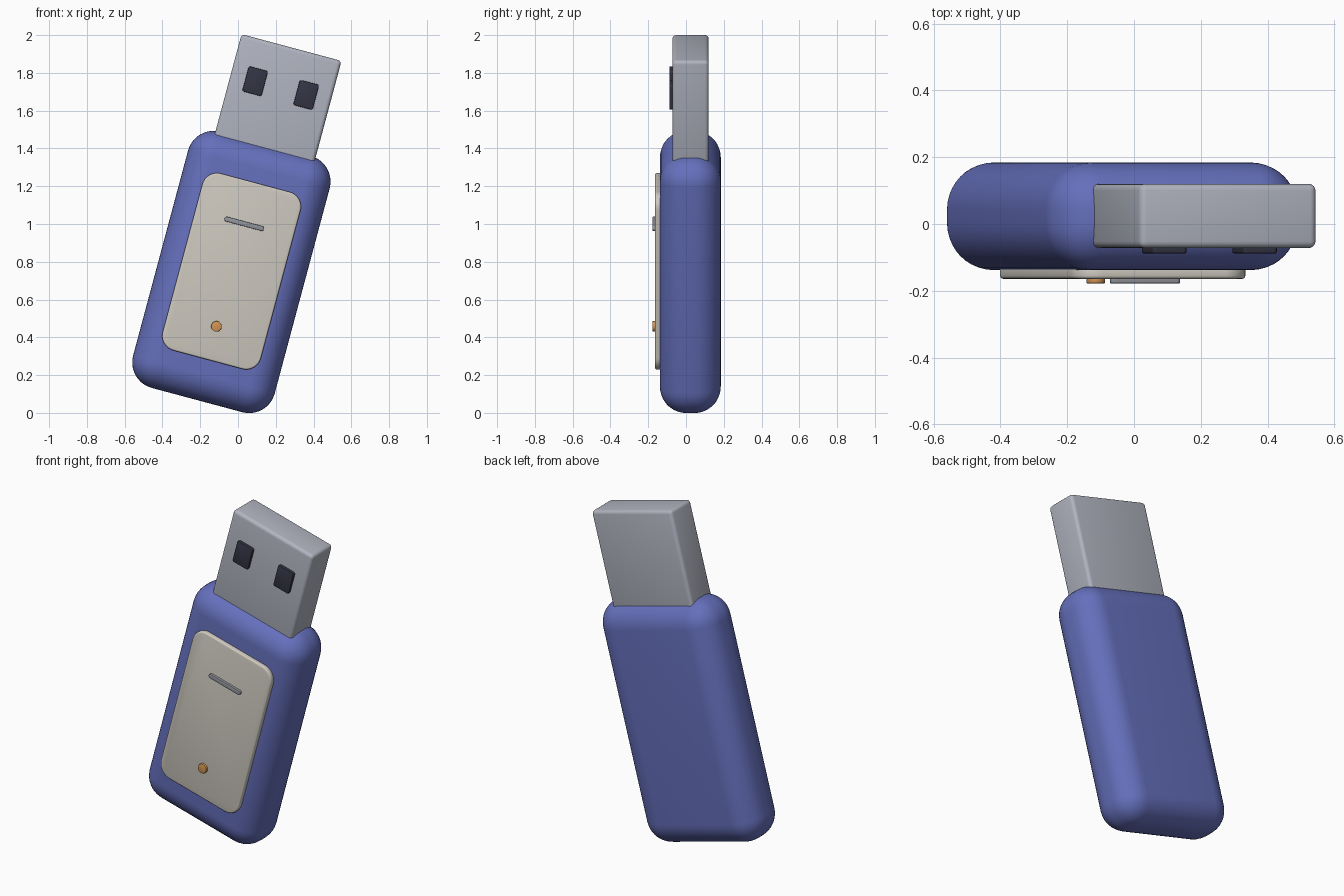
import bpy, bmesh, math
from mathutils import Matrix, Vector

if "Cube" in bpy.data.objects:
    bpy.data.objects.remove(bpy.data.objects["Cube"])

# Everything is laid out in the stick's own axes, then leaned 15 degrees
LEAN = Matrix.Translation((-0.035, 0, 0.746)) @ Matrix.Rotation(math.radians(15), 4, 'Y')


def material(name, rgb):
    m = bpy.data.materials.new(name)
    m.diffuse_color = (*rgb, 1)
    m.use_nodes = True
    m.node_tree.nodes["Principled BSDF"].inputs["Base Color"].default_value = m.diffuse_color
    return m


def block(name, across, up, size, y0, y1, mat, corner=0.0, edge=0.01, seg=4):
    """Rounded block: 'corner' rounds the front outline, 'edge' softens all edges."""
    bm = bmesh.new()
    bmesh.ops.create_cube(bm, size=1)
    bmesh.ops.scale(bm, vec=(size[0], y1 - y0, size[1]), verts=bm.verts)
    if corner:
        deep = [e for e in bm.edges
                if abs(e.verts[0].co.y - e.verts[1].co.y) > 1e-5]
        bmesh.ops.bevel(bm, geom=deep, offset=corner, segments=10,
                        profile=0.5, affect='EDGES')
    finish(bm, name, across, up, y0, y1, mat, edge, seg)


def disc(name, across, up, radius, y0, y1, mat, edge):
    bm = bmesh.new()
    bmesh.ops.create_cone(bm, cap_ends=True, segments=32, radius1=radius,
                          radius2=radius, depth=y1 - y0,
                          matrix=Matrix.Rotation(math.pi / 2, 4, 'X'))
    finish(bm, name, across, up, y0, y1, mat, edge, 2)


def finish(bm, name, across, up, y0, y1, mat, edge, seg):
    sharp = [e for e in bm.edges if e.calc_face_angle(0) > math.radians(40)]
    bmesh.ops.bevel(bm, geom=sharp, offset=edge, segments=seg,
                    profile=0.5, affect='EDGES')
    bmesh.ops.recalc_face_normals(bm, faces=bm.faces)
    mesh = bpy.data.meshes.new(name)
    bm.to_mesh(mesh)
    bm.free()
    mesh.materials.append(mat)
    ob = bpy.data.objects.new(name, mesh)
    bpy.context.collection.objects.link(ob)
    ob.matrix_world = LEAN @ Matrix.Translation(Vector((across, (y0 + y1) / 2, up)))
    bpy.context.view_layer.objects.active = ob
    bpy.ops.object.select_all(action='DESELECT')
    ob.select_set(True)
    bpy.ops.object.shade_smooth_by_angle(angle=math.radians(35))


blue = material("blue_plastic", (0.13, 0.16, 0.50))
steel = material("steel", (0.44, 0.46, 0.53))
dark = material("dark_hole", (0.035, 0.035, 0.06))
cream = material("cream_plate", (0.62, 0.59, 0.53))
slot_grey = material("slot_grey", (0.30, 0.31, 0.35))
amber = material("amber_light", (0.65, 0.30, 0.09))

# Pillow-shaped body
block("body", 0, 0, (0.776, 1.404), -0.138, 0.184, blue, edge=0.14, seg=10)

# Metal plug with two contact windows
block("plug_shell", 0, 0.93, (0.548, 0.60), -0.072, 0.12, steel, edge=0.02)
for side, x in (("left", -0.14), ("right", 0.14)):
    block(f"plug_window_{side}", x, 1.008, (0.106, 0.138), -0.088, -0.06, dark,
          corner=0.012, edge=0.004, seg=2)

# Front plate with indicator bar and light
block("front_plate", 0, 0.004, (0.538, 0.97), -0.164, -0.13, cream,
      corner=0.08, edge=0.009, seg=3)
block("indicator_bar", 0, 0.264, (0.216, 0.026), -0.178, -0.155, slot_grey,
      corner=0.0125, edge=0.003, seg=2)
disc("status_light", -0.002, -0.299, 0.028, -0.178, -0.155, amber, 0.003)
